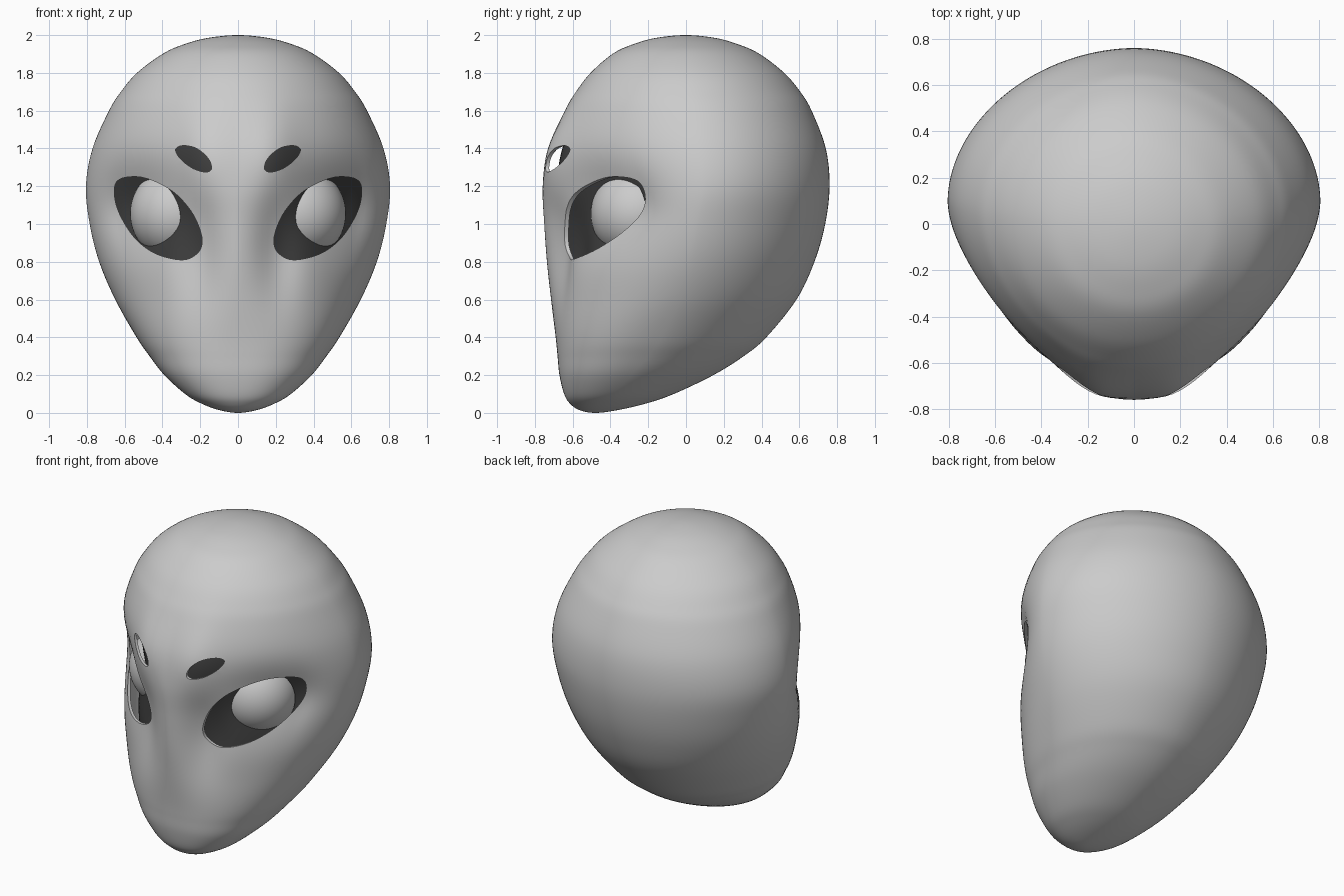
import bpy, bmesh
from math import sin, cos, pi, exp, copysign
from mathutils import Vector

if "Cube" in bpy.data.objects:
    bpy.data.objects.remove(bpy.data.objects["Cube"])

# Head levels: z, half width, front y, back y, y of widest point, front roundness
LEVELS = [
    (0, 0, -.48, -.48, -.48, 2.1), (.015, .1, -.565, -.36, -.47, 2.1),
    (.05, .195, -.615, -.21, -.43, 2.2), (.1, .28, -.645, -.065, -.38, 2.3),
    (.2, .39, -.67, .145, -.29, 2.4), (.3, .468, -.68, .305, -.2, 2.4),
    (.4, .537, -.69, .425, -.13, 2.3), (.6, .65, -.715, .585, -.03, 1.95),
    (.8, .735, -.738, .68, .03, 1.75), (1, .785, -.752, .737, .07, 1.7),
    (1.2, .805, -.757, .76, .1, 1.7), (1.4, .77, -.725, .74, .09, 1.75),
    (1.6, .683, -.64, .665, .06, 1.85), (1.7, .62, -.582, .605, .04, 1.9),
    (1.8, .535, -.505, .52, .03, 1.95), (1.9, .4, -.39, .39, .01, 2),
    (1.95, .29, -.285, .28, 0, 2), (1.985, .16, -.16, .155, 0, 2), (2, 0, 0, 0, 0, 2)]
EYE_HOLE = [(.53, 1.25), (.63, 1.235), (.655, 1.17), (.63, 1.06), (.55, .93), (.44, .845),
            (.3, .81), (.22, .84), (.19, .9), (.205, .98), (.25, 1.07), (.33, 1.16), (.43, 1.22)]
BROW_HOLE = [(.14, 1.295), (.17, 1.275), (.24, 1.295), (.305, 1.345),
             (.33, 1.395), (.29, 1.415), (.22, 1.40), (.16, 1.35)]
N = 144


def spline(pts, steps):
    """Smooth curve through pts[1:-1]; the end points only steer it."""
    out = []
    for a, b, c, d in zip(pts, pts[1:], pts[2:], pts[3:]):
        for i in range(steps):
            t = i / steps
            out.append([.5 * (2*q + (r-p)*t + (2*p-5*q+4*r-s)*t*t + (3*q-p-3*r+s)*t**3)
                        for p, q, r, s in zip(a, b, c, d)])
    return out + [list(pts[-2])]


def make(name, bm):
    bmesh.ops.recalc_face_normals(bm, faces=bm.faces)
    me = bpy.data.meshes.new(name)
    bm.to_mesh(me)
    bm.free()
    ob = bpy.data.objects.new(name, me)
    bpy.context.collection.objects.link(ob)
    return ob


def activate(ob):
    bpy.ops.object.select_all(action='DESELECT')
    ob.select_set(True)
    bpy.context.view_layer.objects.active = ob


def blob(x, z, cx, cz, sx, sz):
    return exp(-.5 * (((x-cx)/sx)**2 + ((z-cz)/sz)**2))


def socket(x, z):
    """Hollows around the eye and beside the nose ridge, fuller brow."""
    x = abs(x)
    return (.125 * blob(x, z, .57, 1.1, .19, .155) + .06 * blob(x, z, .21, .88, .08, .2)
            - .036 * blob(x, z, .19, 1.32, .09, .2))


def flip(r):
    return (r[0], -r[1], r[3], r[2], r[4], r[5])


def head_surface(inset, zmin, zmax, front_only):
    """Stacked rounded sections; inset moves them inwards."""
    bm = bmesh.new()
    rings = []
    for z, w, f, b, m, p in spline([flip(LEVELS[1])] + LEVELS + [flip(LEVELS[-2])], 6):
        if not zmin <= z <= zmax:
            continue
        w, f, b = w - inset * 1.3, f + inset, b - inset
        ring = []
        for i in range(N // 2 + 1 if front_only else N):
            a = pi + 2 * pi * i / N
            c, s = cos(a), sin(a)
            e = 2 / (p if s < 0 else 1.9)
            x = w * copysign(abs(c)**e, c)
            if s < 0:
                y = m + (f - m) * abs(s)**e + socket(x, z) * min(1, -1.8 * s)
            else:
                y = m + (b - m) * s**e
            ring.append(bm.verts.new((x, y, z)))
        rings.append(ring)
    for lo, hi in zip(rings, rings[1:]):
        for i in range(len(lo) - 1 if front_only else N):
            j = (i + 1) % N
            bm.faces.new((lo[i], lo[j], hi[j], hi[i]))
    bmesh.ops.remove_doubles(bm, verts=bm.verts, dist=1e-5)
    return bm


# Head shell
head = make("head_shell", head_surface(0, -1, 3, False))
shell = head.modifiers.new("shell", 'SOLIDIFY')
shell.thickness, shell.offset = .018, -1

# Hole cutters: outlines pushed through the face, mirrored
bm = bmesh.new()
for outline in (EYE_HOLE, BROW_HOLE):
    loop = spline([outline[-1]] + outline + outline[:2], 5)[:-1]
    for side in (1, -1):
        front = [bm.verts.new((side * x, -1, z)) for x, z in loop]
        back = [bm.verts.new((side * x, -.05, z)) for x, z in loop]
        bm.faces.new(front)
        bm.faces.new(back)
        for i in range(len(loop)):
            bm.faces.new((front[i-1], front[i], back[i], back[i-1]))
cutter = make("hole_cutter", bm)
cutter.hide_render = True
cut = head.modifiers.new("holes", 'BOOLEAN')
cut.operation, cut.object, cut.solver = 'DIFFERENCE', cutter, 'EXACT'
activate(head)
for mod in ("shell", "holes"):
    bpy.ops.object.modifier_apply(modifier=mod)
bpy.data.objects.remove(cutter)
bpy.ops.object.shade_smooth_by_angle(angle=.7)

# Dark lining behind the holes
lining = make("dark_lining", head_surface(.075, .6, 1.6, True))
dark = bpy.data.materials.new("dark")
dark.diffuse_color = (.05, .05, .05, 1)
dark.use_nodes = True
dark.node_tree.nodes["Principled BSDF"].inputs["Base Color"].default_value = dark.diffuse_color
lining.data.materials.append(dark)
activate(lining)
bpy.ops.object.shade_smooth()

# Eyes: domes cut from a ball, turned outwards, set on the lining
RADIUS, CUT = .255, .15
for side, label in ((1, "right"), (-1, "left")):
    bm = bmesh.new()
    bmesh.ops.create_uvsphere(bm, u_segments=64, v_segments=40, radius=RADIUS)
    bmesh.ops.bisect_plane(bm, geom=bm.verts[:] + bm.edges[:] + bm.faces[:],
                           plane_co=(0, -CUT, 0), plane_no=(0, 1, 0), clear_outer=True)
    eye = make(label + "_eye", bm)
    eye.rotation_euler = (0, 0, side * pi / 4)
    eye.location = Vector((side * (.422 - CUT * .707), -.355 + CUT * .707, 1.055))
    activate(eye)
    bpy.ops.object.shade_smooth()
